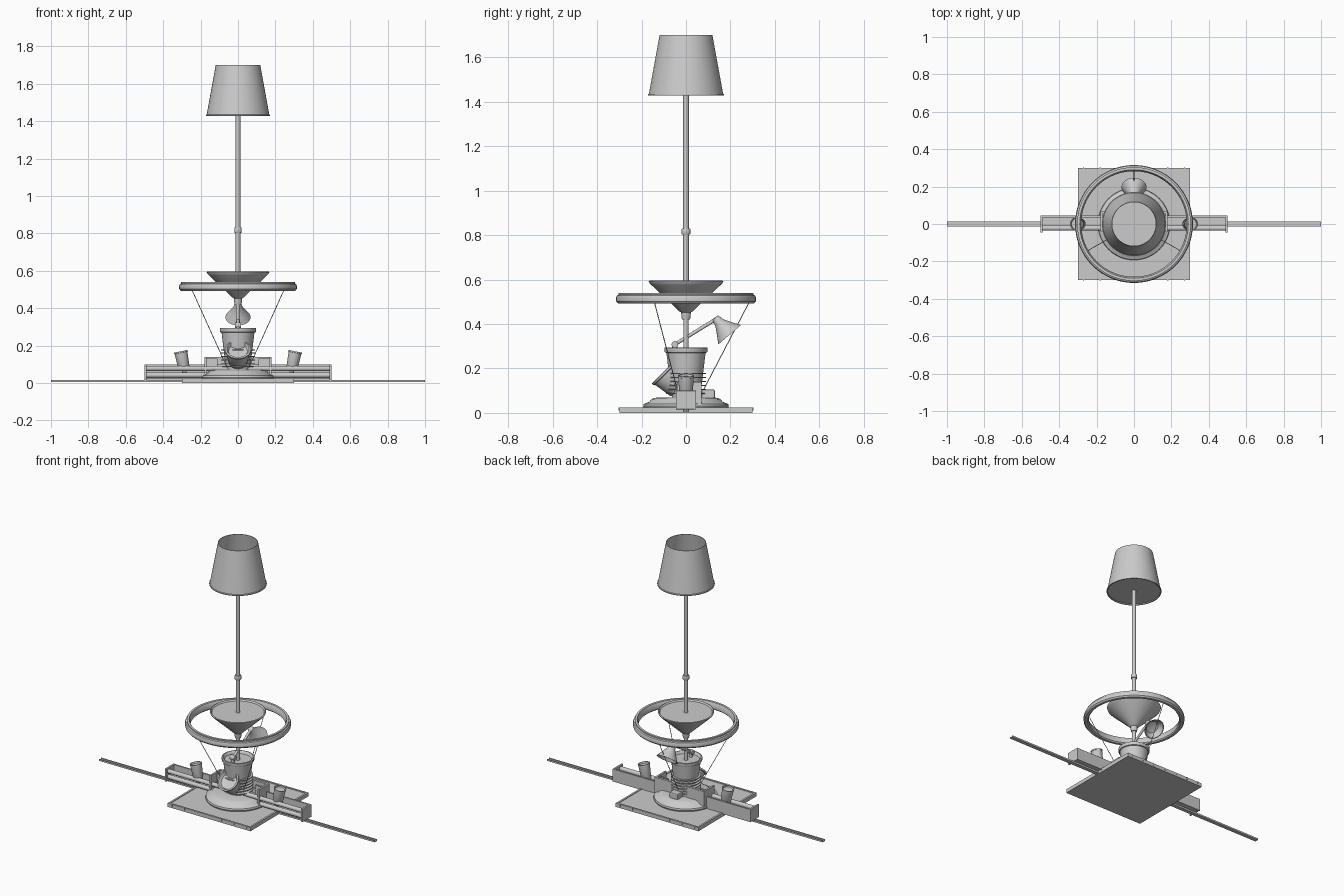
import bpy, bmesh, math
from mathutils import Vector

if "Cube" in bpy.data.objects:
    bpy.data.objects.remove(bpy.data.objects["Cube"])


def finish(name, bm, smooth=True):
    bmesh.ops.remove_doubles(bm, verts=bm.verts, dist=1e-5)
    bmesh.ops.recalc_face_normals(bm, faces=bm.faces)
    me = bpy.data.meshes.new(name)
    bm.to_mesh(me)
    bm.free()
    ob = bpy.data.objects.new(name, me)
    bpy.context.collection.objects.link(ob)
    if smooth:
        bpy.ops.object.select_all(action='DESELECT')
        ob.select_set(True)
        bpy.context.view_layer.objects.active = ob
        bpy.ops.object.shade_smooth_by_angle(angle=math.radians(35))
    return ob


def lathe(name, profile, loc=(0, 0, 0), axis=(0, 0, 1), n=48, closed=False):
    """Revolve (radius, height) points around an axis starting at loc."""
    bm = bmesh.new()
    rot = Vector((0, 0, 1)).rotation_difference(Vector(axis)).to_matrix()
    rings = []
    for r, h in profile:
        rings.append([bm.verts.new(Vector(loc) + rot @ Vector(
            (r * math.cos(2 * math.pi * i / n), r * math.sin(2 * math.pi * i / n), h)))
            for i in range(n)])
    pairs = list(zip(rings, rings[1:]))
    if closed:
        pairs.append((rings[-1], rings[0]))
    for a, b in pairs:
        for i in range(n):
            j = (i + 1) % n
            bm.faces.new((a[i], a[j], b[j], b[i]))
    bmesh.ops.dissolve_degenerate(bm, dist=1e-6, edges=bm.edges)
    return finish(name, bm)


def rod(name, a, b, r, n=16):
    d = Vector(b) - Vector(a)
    return lathe(name, [(0, 0), (r, 0), (r, d.length), (0, d.length)], a, d, n)


def box(name, lo, hi, bevel=0.0):
    bm = bmesh.new()
    bmesh.ops.create_cube(bm, size=1)
    for v in bm.verts:
        v.co = [(l + h) / 2 + c * (h - l) for l, h, c in zip(lo, hi, v.co)]
    ob = finish(name, bm, False)
    if bevel:
        m = ob.modifiers.new("bevel", 'BEVEL')
        m.width, m.segments = bevel, 2
    return ob


# Square light panel with a raised frame and edge clips
box("panel", (-.29, -.29, 0), (.29, .29, .021))
for s in (-1, 1):
    box("panel_frame_side", sorted((s * .3, s * .288))[:1] + [-.3, 0],
        sorted((s * .3, s * .288))[1:] + [.3, .025])
    y0, y1 = sorted((s * .3, s * .288))
    box("panel_frame_end", (-.288, y0, 0), (.288, y1, .025))
    for i in range(7):
        x = -.27 + .09 * i
        box("panel_clip", (x - .004, s * .3 - .003, .01), (x + .004, s * .3 + .003, .025))

# Long thin light strip
box("light_strip", (-1, -.013, .005), (1, .013, .011))
for s in (-1, 1):
    box("strip_edge", (-1, s * .011 - .002, .005), (1, s * .011 + .002, .016))

# Round base
lathe("round_base", [(0, .022), (.19, .022), (.193, .03), (.19, .04), (.165, .05),
                     (.155, .062), (.14, .068), (.05, .07), (0, .07)], n=64)

# Twin tube batten: back plate, shelf, tubes and end caps
box("batten_back", (-.5, .036, .016), (.5, .046, .098))
box("batten_body", (-.49, -.012, .02), (.49, .036, .05))
for z in (.042, .078):
    rod("batten_tube", (-.49, -.022, z), (.49, -.022, z), .014)
for s in (-1, 1):
    x0, x1 = sorted((s * .5, s * .488))
    box("batten_cap", (x0, -.045, .016), (x1, .046, .1), .002)

# Twin spot housing: open tray behind the bucket
box("housing_back", (-.18, .055, .03), (.18, .07, .14))
for s in (-1, 1):
    x0, x1 = sorted((s * .18, s * .168))
    box("housing_wall", (x0, -.04, .03), (x1, .07, .14))
    x0, x1 = sorted((s * .168, s * .11))
    box("housing_front", (x0, .02, .03), (x1, .03, .13))
box("rear_connector", (-.03, .07, .065), (.03, .13, .105), .006)

# Tilted side spots
for s in (-1, 1):
    lathe("side_spot", [(0, 0), (.027, 0), (.03, .006), (.035, .09), (.037, .091), (.037, .098),
                        (.032, .098), (.03, .088), (0, .086)], (s * .287, 0, .073), (s * .2, 0, 1), 32)
    rod("side_spot_joint", (s * .285, 0, .045), (s * .288, 0, .08), .012)

# Bucket downlight with cooling fins
lathe("bucket", [(0, .06), (.062, .06), (.07, .12), (.088, .27), (.095, .272), (.097, .278),
                 (.097, .293), (.09, .295), (.085, .288), (.08, .278), (0, .276)])
for i in range(6):
    z = .085 + i * .018
    lathe("bucket_fin", [(.06, z), (.09, z), (.09, z + .005), (.06, z + .005)], closed=True)

# Tilted front can
lathe("front_can", [(0, 0), (.045, 0), (.05, .008), (.062, .09), (.068, .093), (.069, .103),
                    (.06, .105), (.05, .088), (0, .084)], (0, -.032, .107), (0, -.7, .7))
rod("front_can_pivot", (-.06, -.06, .13), (.06, -.06, .13), .009)

# Desk lamp arm and conical head
rod("desk_stem", (0, -.05, .27), (0, -.05, .31), .012)
rod("desk_joint", (-.016, -.05, .308), (.016, -.05, .308), .015)
rod("desk_arm", (0, -.05, .308), (0, .135, .422), .008)
lathe("desk_head", [(0, -.012), (.016, -.01), (.02, 0), (.024, .02), (.045, .055), (.064, .085),
                    (.067, .09), (.062, .09), (.04, .06), (0, .05)],
      (0, .138, .42), (0, .65, -.76), 40)

# Suspended ring
lathe("ring", [(.283, .5), (.29, .493), (.306, .493), (.314, .502), (.315, .518), (.311, .528),
               (.304, .532), (.304, .54), (.29, .54), (.287, .53), (.282, .52)], n=96, closed=True)
for k in range(3):
    a = math.radians(90 + 120 * k)
    c, s = math.cos(a), math.sin(a)
    rod("ring_wire", (.04 * c, .04 * s, .03), (.288 * c, .288 * s, .505), .002, 8)

# Conical dish on its stem
lathe("dish", [(0, .42), (.018, .42), (.02, .43), (.022, .452), (.03, .457), (.155, .575),
               (.165, .585), (.168, .593), (.162, .596), (.155, .587), (0, .587)], n=64)
rod("lower_stem", (0, 0, .07), (0, 0, .43), .012, 24)

# Floor lamp pole, collar and shade
rod("pole", (0, 0, .58), (0, 0, 1.44), .0125, 24)
lathe("collar", [(0, .803), (.018, .803), (.02, .807), (.02, .826), (.018, .83), (0, .83)], n=24)
lathe("shade", [(.119, 1.7), (.167, 1.436), (.171, 1.434), (.171, 1.428), (.164, 1.428),
                (.163, 1.436), (.116, 1.7)], n=64, closed=True)
lathe("shade_diffuser", [(0, 1.434), (.164, 1.434), (.164, 1.438), (0, 1.438)], n=64)
